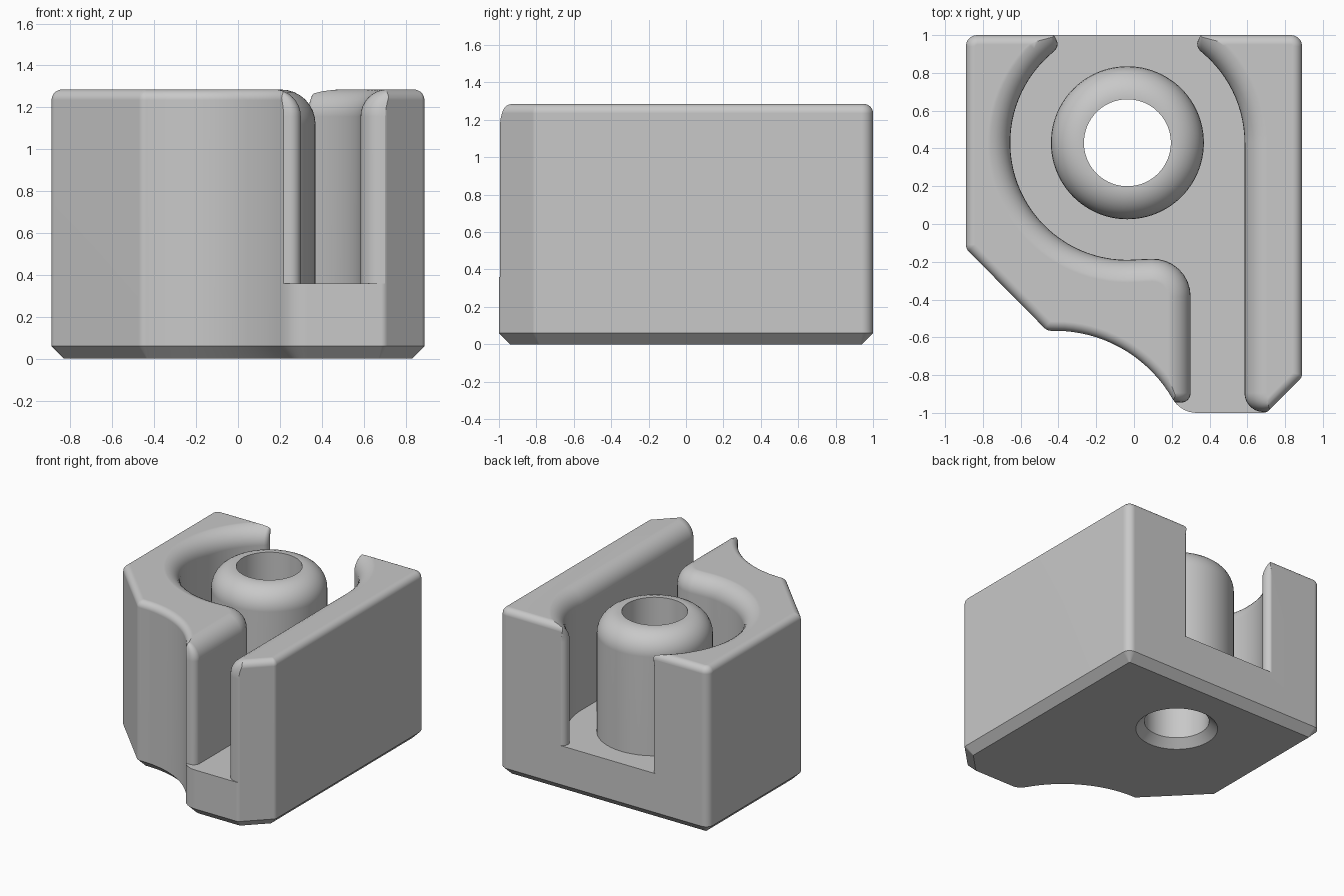
import bpy, bmesh, math
from math import sin, cos, pi, radians
from mathutils import Vector as V

cube = bpy.data.objects.get("Cube")
if cube:
    bpy.data.objects.remove(cube, do_unlink=True)

GREY = (0.58, 0.58, 0.58, 1)
grey = bpy.data.materials.new("plain grey")
grey.use_nodes = True
grey.diffuse_color = GREY
grey.node_tree.nodes["Principled BSDF"].inputs["Base Color"].default_value = GREY

TOP, FLOOR, CHAMFER = 1.285, 0.36, 0.06
CENTRE = (-0.035, 0.43)      # axis of post and bore


def outline(corners, d):
    """Offset a CCW outline inwards by d and round its corners.
    Corner: (x, y, rounding radius, offset factor of the edge that follows)."""
    n = len(corners)
    pts = [V(c[:2]) for c in corners]
    f = [c[3] for c in corners]
    dirs = [(pts[(i + 1) % n] - pts[i]).normalized() for i in range(n)]
    loop = []
    for i, p in enumerate(pts):
        a, b = dirs[i - 1], dirs[i]
        na = V((-a.y, a.x))
        da, db = d * f[i - 1], d * f[i]
        cross = a.x * b.y - a.y * b.x
        if abs(cross) < 1e-4:
            q = p + na * da
        else:
            q = p + (b * da - a * db) / cross
        rho = corners[i][2]
        if rho == 0:
            loop.append(q)
            continue
        turn = math.atan2(cross, a.dot(b))
        s = 1 if turn > 0 else -1
        r = max(rho - s * d * min(abs(f[i - 1]), abs(f[i])), 0.008)
        start = q - a * r * math.tan(abs(turn) / 2)
        hub = start + na * s * r
        for k in range(9):
            t = turn * k / 8
            arm = start - hub
            loop.append(hub + V((arm.x * cos(t) - arm.y * sin(t),
                                 arm.x * sin(t) + arm.y * cos(t))))
    return loop


def make(name, rings):
    """Skin a stack of rings, each a list of 3D points, and cap the ends."""
    bm = bmesh.new()
    rows = [[bm.verts.new(p) for p in ring] for ring in rings]
    n = len(rows[0])
    for lo, hi in zip(rows, rows[1:]):
        for i in range(n):
            j = (i + 1) % n
            bm.faces.new((lo[i], lo[j], hi[j], hi[i]))
    bm.faces.new(rows[0][::-1])
    bm.faces.new(rows[-1])
    bmesh.ops.recalc_face_normals(bm, faces=bm.faces)
    me = bpy.data.meshes.new(name)
    bm.to_mesh(me)
    bm.free()
    me.materials.append(grey)
    ob = bpy.data.objects.new(name, me)
    bpy.context.collection.objects.link(ob)
    return ob


def stack(name, corners, layers):
    return make(name, [[(p.x, p.y, z) for p in outline(corners, d)] for d, z in layers])


def lathe(name, profile, n=96):
    return make(name, [[(CENTRE[0] + r * cos(2 * pi * i / n),
                         CENTRE[1] + r * sin(2 * pi * i / n), z) for i in range(n)]
                       for r, z in profile])


def arc(cx, cy, r, a0, a1, n):
    angles = [radians(a0 + (a1 - a0) * i / n) for i in range(n + 1)]
    return [(cx + r * cos(a), cy + r * sin(a), 0, 1) for a in angles]


def combine(ob, other, operation):
    mod = ob.modifiers.new(operation.lower(), "BOOLEAN")
    mod.operation, mod.object, mod.solver = operation, other, "EXACT"
    bpy.context.view_layer.objects.active = ob
    bpy.ops.object.modifier_apply(modifier=mod.name)
    bpy.data.objects.remove(other, do_unlink=True)


quarter = [i * pi / 16 for i in range(9)]

# Block with chamfered foot and rounded upper edge
block = [(0.89, 1, 0.06, 1), (-0.89, 1, 0.06, 1), (-0.89, -0.13, 0.05, 1),
         (-0.46, -0.565, 0.05, 1)]
block += arc(-0.42, -1.285, 0.72, 86, 30, 16)
block += [(0.243, -1, 0.15, 1), (0.7, -1, 0.04, 1), (0.89, -0.81, 0.04, 1)]
R = 0.05
body = stack("slotted_block", block, [(CHAMFER, 0), (0, CHAMFER)] +
             [(R * (1 - cos(a)), TOP - R + R * sin(a)) for a in quarter])

# Channel around the post, flared at the top to round the wall edges
channel = [(0.6, 1.3, 0, -0.4), (-0.67, 1.3, 0, -0.4), (-0.67, 1.003, 0, -0.4),
           (CENTRE[0] - 0.286, 1.003, 0.05, 1)]
channel += arc(*CENTRE, 0.62, 131, 270, 36)
channel += [(0.3, -0.175, 0.2, 1), (0.3, -0.945, 0.05, 0.4), (0, -0.945, 0, 0.4),
            (0, -1.3, 0, 0.4), (0.75, -1.3, 0, 0.4), (0.75, -0.995, 0, 0.4),
            (0.585, -0.995, 0.1, 1)]
channel += arc(*CENTRE, 0.62, 0, 49, 13)
channel += [(CENTRE[0] + 0.286, 1.003, 0.05, -0.4), (0.6, 1.003, 0, -0.4)]
F = 0.13
cutter = stack("channel_cutter", channel, [(0, FLOOR)] +
               [(-F * (1 - cos(a)), TOP + 0.001 - F + F * sin(a)) for a in quarter] +
               [(-F, TOP + 0.2)])
combine(body, cutter, "DIFFERENCE")

# Round-topped post
P = 0.165
post = lathe("post", [(0.405, 0.2)] +
             [(0.405 - P + P * cos(a), TOP - P + P * sin(a)) for a in quarter])
combine(body, post, "UNION")

# Through bore with countersunk foot
bore = lathe("bore_cutter", [(0.35, -CHAMFER), (0.23, CHAMFER), (0.23, TOP + 0.2)])
combine(body, bore, "DIFFERENCE")

# Smooth rounds, crisp edges
bpy.ops.object.select_all(action="DESELECT")
body.select_set(True)
bpy.context.view_layer.objects.active = body
bpy.ops.object.shade_smooth_by_angle(angle=radians(30))
weighted = body.modifiers.new("weighted normals", "WEIGHTED_NORMAL")
weighted.keep_sharp = True
